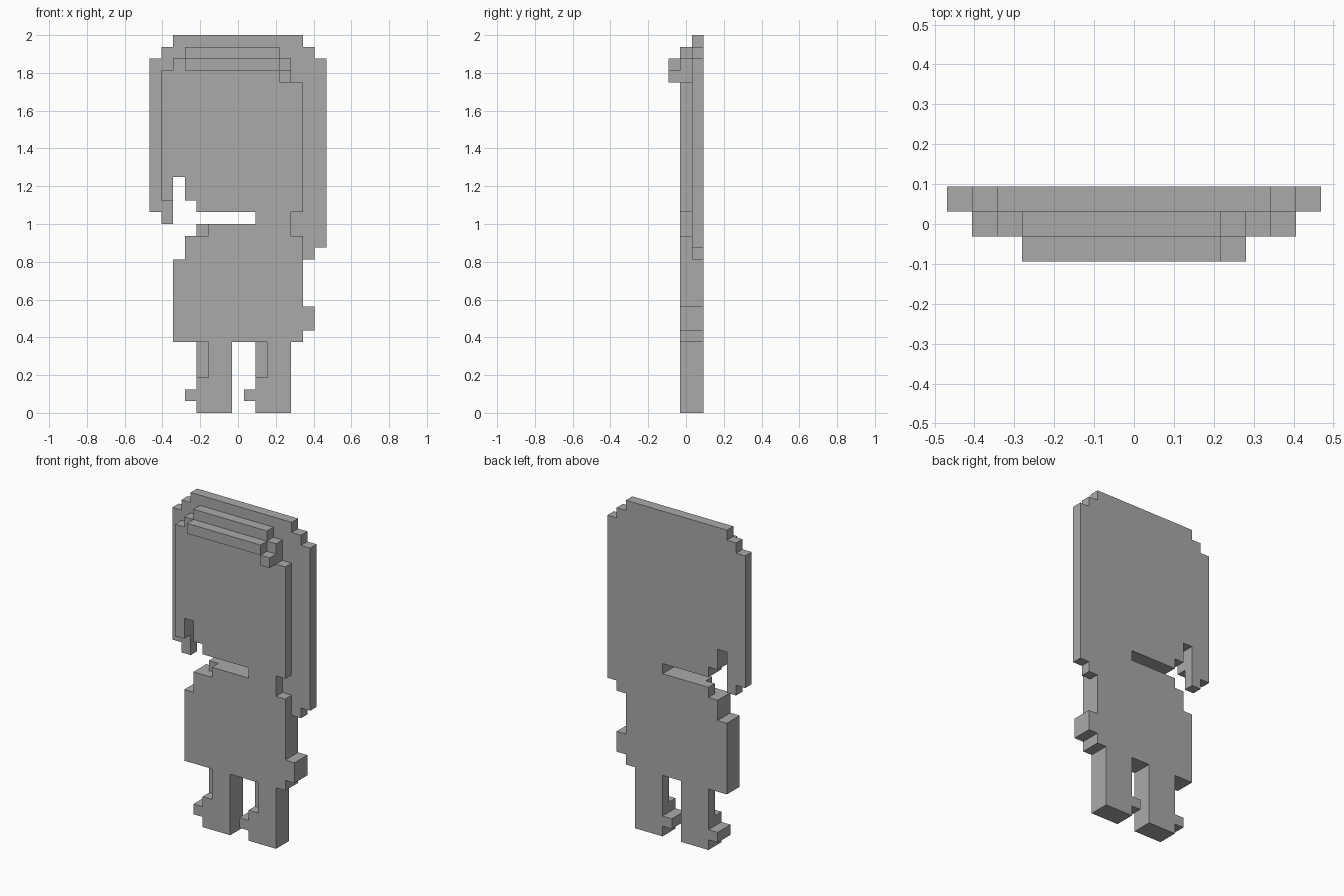
import bpy, bmesh, math
from mathutils import Vector

if "Cube" in bpy.data.objects:
    bpy.data.objects.remove(bpy.data.objects["Cube"], do_unlink=True)

UNIT = 1 / 16
ORIGIN = Vector((-7.5, -1.5, 0))
FRONT, MIDDLE, BACK = (0,), (1,), (2,)
BOTH = MIDDLE + BACK

grey = bpy.data.materials.new("plain_grey")
grey.use_nodes = True
grey.diffuse_color = (0.4, 0.4, 0.4, 1)
grey.node_tree.nodes["Principled BSDF"].inputs["Base Color"].default_value = grey.diffuse_color


def blocks(layers, *rects):
    """Grid cells filled by rectangles (x0, x1, z0, z1) in the given depth layers."""
    return {(x, y, z) for x0, x1, z0, z1 in rects for y in layers
            for x in range(x0, x1) for z in range(z0, z1)}


def leg(x):
    # Full-width back, narrower shin in front, and a toe to the side
    return (blocks(BACK, (x, x + 3, 0, 6))
            | blocks(MIDDLE, (x, x + 3, 0, 3), (x + 1, x + 3, 3, 6))
            | blocks(BOTH, (x - 1, x, 1, 2)))


parts = {
    # Hair sheet with stepped crown, short lock on the right, long lock on the left
    "hair": blocks(BACK, (2, 13, 31, 32), (1, 14, 30, 31), (0, 15, 20, 30),
                   (0, 1, 17, 20), (1, 2, 16, 20), (3, 15, 18, 20),
                   (4, 15, 17, 18), (9, 15, 16, 17), (13, 15, 14, 16),
                   (13, 14, 13, 14)),
    # Face slab with stepped top and neck
    "head": blocks(MIDDLE, (3, 11, 30, 31), (2, 12, 29, 30), (1, 12, 28, 29),
                   (1, 13, 20, 28), (1, 2, 18, 20), (3, 13, 18, 20),
                   (4, 13, 17, 18), (9, 12, 16, 17)),
    "fringe": blocks(FRONT, (3, 11, 29, 30), (11, 12, 28, 29)),
    # Torso with sloping right shoulder
    "body": (blocks(BOTH, (2, 13, 6, 13), (3, 13, 13, 15))
             | blocks(MIDDLE, (5, 12, 15, 16)) | blocks(BACK, (4, 13, 15, 16))),
    "left_hand": blocks(BOTH, (13, 14, 7, 9)),
    "right_leg": leg(4),
    "left_leg": leg(9),
}
solid = set().union(*parts.values())


def build(name, cells):
    """Make the outer skin of a part, leaving out faces that touch another cell."""
    bm = bmesh.new()
    for cell in sorted(cells):
        centre = Vector(cell) + Vector((0.5, 0.5, 0.5))
        for axis in range(3):
            for sign in (-1, 1):
                step = Vector((0, 0, 0))
                step[axis] = sign
                if tuple(int(c) for c in Vector(cell) + step) in solid:
                    continue
                u, v = Vector((0, 0, 0)), Vector((0, 0, 0))
                u[(axis + 1) % 3] = 0.5
                v[(axis + 2) % 3] = 0.5 * sign
                mid = centre + step / 2 + ORIGIN
                corners = (mid - u - v, mid + u - v, mid + u + v, mid - u + v)
                bm.faces.new([bm.verts.new(c * UNIT) for c in corners])
    bmesh.ops.remove_doubles(bm, verts=bm.verts, dist=UNIT / 100)
    bmesh.ops.dissolve_limit(bm, angle_limit=math.radians(1),
                             verts=bm.verts, edges=bm.edges)
    mesh = bpy.data.meshes.new(name)
    bm.to_mesh(mesh)
    bm.free()
    mesh.materials.append(grey)
    obj = bpy.data.objects.new(name, mesh)
    bpy.context.collection.objects.link(obj)


for part_name, part_cells in parts.items():
    build(part_name, part_cells)
